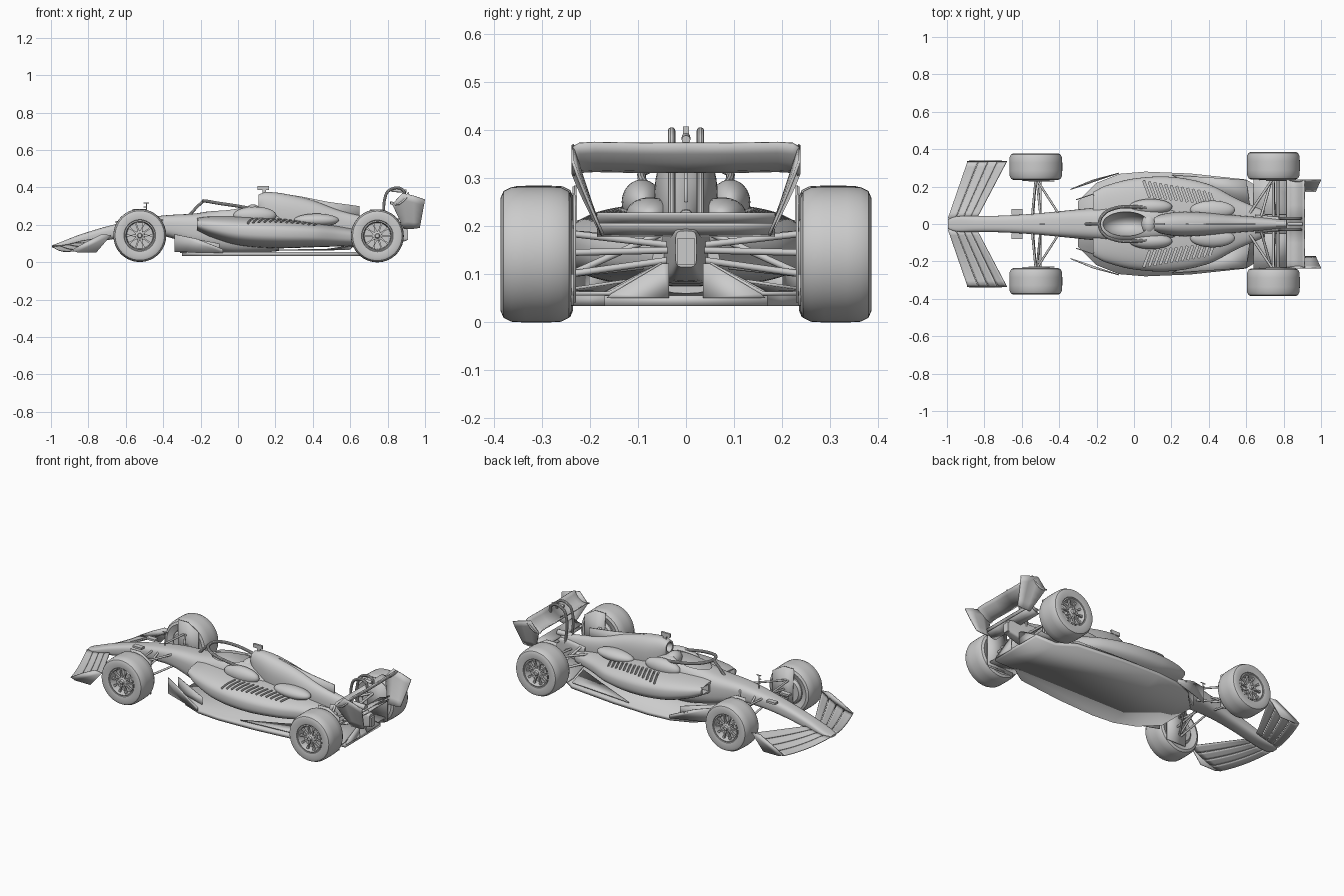
import bpy, bmesh, math
from mathutils import Vector, Matrix

if "Cube" in bpy.data.objects:
    bpy.data.objects.remove(bpy.data.objects["Cube"])


def finish(name, bm, mirror=False, thick=0.0):
    bmesh.ops.recalc_face_normals(bm, faces=bm.faces)
    me = bpy.data.meshes.new(name)
    bm.to_mesh(me)
    bm.free()
    ob = bpy.data.objects.new(name, me)
    bpy.context.collection.objects.link(ob)
    if thick:
        m = ob.modifiers.new("thickness", 'SOLIDIFY')
        m.thickness, m.offset = thick, 0
    if mirror:
        m = ob.modifiers.new("mirror", 'MIRROR')
        m.use_axis = (False, True, False)
    return ob


def resample(rows, steps):
    """Smooth (Hermite) interpolation of a table whose first column is x."""
    def slope(i, k):
        a, b = rows[max(i - 1, 0)], rows[min(i + 1, len(rows) - 1)]
        return (b[k] - a[k]) / (b[0] - a[0])
    out = []
    for i in range(len(rows) - 1):
        p, q = rows[i], rows[i + 1]
        d = q[0] - p[0]
        for s in range(steps):
            t = s / steps
            out.append([p[0] + d * t] + [
                (2*t**3 - 3*t**2 + 1) * p[k] + (t**3 - 2*t**2 + t) * d * slope(i, k)
                + (3*t**2 - 2*t**3) * q[k] + (t**3 - t**2) * d * slope(i + 1, k)
                for k in range(1, len(p))])
    return out + [list(rows[-1])]


def loft(name, rows, n=2.6, yc=0.0, seg=40, steps=6, mirror=False):
    """Superellipse sections along x: (x, z bottom, z top, half width)."""
    bm, rings = bmesh.new(), []
    for x, zb, zt, hw in resample(rows, steps):
        ring = []
        for i in range(seg):
            c, s = math.cos(math.tau * i / seg), math.sin(math.tau * i / seg)
            y = math.copysign(abs(c) ** (2 / n), c) * hw
            z = math.copysign(abs(s) ** (2 / n), s) * (zt - zb) / 2 + (zt + zb) / 2
            ring.append(bm.verts.new((x, yc + y, z)))
        rings.append(ring)
    for a, b in zip(rings, rings[1:]):
        for i in range(seg):
            bm.faces.new((a[i], a[(i + 1) % seg], b[(i + 1) % seg], b[i]))
    bm.faces.new(rings[0])
    bm.faces.new(rings[-1])
    return finish(name, bm, mirror)


def plate(name, pts, thick=0.006, mirror=False):
    bm = bmesh.new()
    bm.faces.new([bm.verts.new(p) for p in pts])
    return finish(name, bm, mirror, thick)


def sheet(name, rows, thick=0.005, mirror=False):
    """Grid surface from rows of points."""
    bm = bmesh.new()
    g = [[bm.verts.new(p) for p in r] for r in rows]
    for a, b in zip(g, g[1:]):
        for i in range(len(a) - 1):
            bm.faces.new((a[i], a[i + 1], b[i + 1], b[i]))
    return finish(name, bm, mirror, thick)


def ball(name, c, r, mirror=False):
    bm = bmesh.new()
    bmesh.ops.create_uvsphere(bm, u_segments=32, v_segments=16, radius=1,
                              matrix=Matrix.Translation(c) @ Matrix.Diagonal((*r, 1)))
    return finish(name, bm, mirror)


def box(name, c, s, mirror=False):
    bm = bmesh.new()
    bmesh.ops.create_cube(bm, size=1, matrix=Matrix.Translation(c) @ Matrix.Diagonal((*s, 1)))
    return finish(name, bm, mirror)


def rods(name, pairs, r=0.006, mirror=True):
    bm = bmesh.new()
    for a, b in pairs:
        a, b = Vector(a), Vector(b)
        m = Matrix.Translation((a + b) / 2) @ (b - a).to_track_quat('Z', 'Y').to_matrix().to_4x4()
        bmesh.ops.create_cone(bm, segments=12, radius1=r, radius2=r, depth=(b - a).length,
                              cap_ends=True, matrix=m)
    return finish(name, bm, mirror)


def tube(name, pts, r):
    cu = bpy.data.curves.new(name, 'CURVE')
    cu.dimensions, cu.bevel_depth, cu.bevel_resolution, cu.use_fill_caps = '3D', r, 3, True
    sp = cu.splines.new('BEZIER')
    sp.bezier_points.add(len(pts) - 1)
    for bp, p in zip(sp.bezier_points, pts):
        bp.co, bp.handle_left_type, bp.handle_right_type = p, 'AUTO', 'AUTO'
    ob = bpy.data.objects.new(name, cu)
    bpy.context.collection.objects.link(ob)
    bpy.context.view_layer.objects.active = ob
    ob.select_set(True)
    bpy.ops.object.convert(target='MESH')
    ob.select_set(False)


def cut(ob, cutter):
    m = ob.modifiers.new("cut", 'BOOLEAN')
    m.object, m.operation, m.solver = cutter, 'DIFFERENCE', 'EXACT'
    bpy.context.view_layer.objects.active = ob
    bpy.ops.object.modifier_apply(modifier=m.name)


def lathe(name, x, z, prof, closed, seg=56):
    """Revolve (radius, y) around a wheel axle, both sides of the car."""
    bm = bmesh.new()
    vs = [bm.verts.new((r, y, 0)) for r, y in prof]
    k = len(vs)
    es = [bm.edges.new((vs[i], vs[(i + 1) % k])) for i in range(k if closed else k - 1)]
    bmesh.ops.spin(bm, geom=vs + es, axis=(0, 1, 0), cent=(0, 0, 0), angle=math.tau, steps=seg)
    bmesh.ops.remove_doubles(bm, verts=bm.verts, dist=1e-5)
    ob = finish(name, bm, True)
    ob.location = (x, 0, z)


# bodywork
tub = loft("monocoque", [(-.995, .078, .09, .025), (-.95, .075, .107, .04), (-.85, .088, .146, .042),
                         (-.7, .118, .192, .045), (-.55, .14, .226, .054), (-.4, .14, .25, .068),
                         (-.22, .085, .262, .086), (-.05, .05, .292, .1), (.1, .05, .298, .1),
                         (.22, .06, .26, .08)], 3)
pods = loft("sidepods", [(-.22, .17, .238, .17), (-.15, .135, .246, .205), (0, .09, .246, .243),
                         (.2, .075, .236, .252), (.4, .08, .215, .212), (.55, .085, .19, .135),
                         (.7, .09, .165, .07)], 2.7, seg=64)
cover = loft("engine_cover", [(.11, .28, .362, .036), (.15, .2, .375, .052), (.25, .15, .366, .066),
                              (.4, .13, .33, .06), (.55, .12, .275, .046), (.7, .11, .24, .034),
                              (.83, .12, .22, .022)], 2.4)

# openings: cockpit, side intakes, top intake, cooling slots
cutters = [ball("cockpit_cutter", (-.045, 0, .3), (.125, .066, .125)),
           box("intake_cutter", (-.2, .127, .205), (.12, .058, .04), False),
           box("intake_cutter_right", (-.2, -.127, .205), (.12, .058, .04), False),
           ball("top_intake_cutter", (.1, 0, .325), (.06, .027, .028))]
bm = bmesh.new()
for s in (1, -1):
    for i in range(13):
        x, yo = .05 + .029 * i, .232 - .0042 * i
        m = (Matrix.Translation((x + .018, s * (yo - .045), .25)) @ Matrix.Rotation(s * .35, 4, 'Z')
             @ Matrix.Diagonal((.011, .095 - .002 * i, .1, 1)))
        bmesh.ops.create_cube(bm, size=1, matrix=m)
slots = finish("slot_cutter", bm)
slots.location.z = -.012
cutters.append(slots)
bpy.context.view_layer.update()
cut(tub, cutters[0])
for c in (cutters[0], cutters[1], cutters[2], slots):
    cut(pods, c)
cut(cover, cutters[3])
for c in cutters:
    bpy.data.objects.remove(c)

ball("cockpit_bulge", (.09, .092, .25), (.115, .042, .047), True)
ball("rear_bulge", (.42, .075, .225), (.12, .05, .035), True)
plate("shark_fin", [(.2, 0, .372), (.33, 0, .353), (.48, 0, .323), (.65, 0, .3), (.65, 0, .22), (.3, 0, .22)])
ball("headrest", (.08, 0, .27), (.04, .055, .04))
box("top_camera_stalk", (.14, 0, .38), (.02, .01, .03))
box("top_camera", (.135, 0, .397), (.06, .012, .022))
box("nose_camera", (-.625, .065, .215), (.06, .03, .012), True)
rods("nose_probe", [((-.49, 0, .23), (-.49, 0, .318)), ((-.505, 0, .316), (-.475, 0, .316)),
                    ((-.505, 0, .295), (-.49, 0, .295))], .003, False)

# cockpit guard
tube("halo_ring", [(.08, .085, .285), (.0, .092, .3), (-.1, .085, .315), (-.165, .05, .326), (-.185, 0, .328),
                   (-.165, -.05, .326), (-.1, -.085, .315), (.0, -.092, .3), (.08, -.085, .285)], .009)
tube("halo_pillar", [(-.26, 0, .252), (-.22, 0, .295), (-.185, 0, .328)], .008)

# floor and diffuser
half = [(-.3, .12), (-.2, .22), (-.08, .268), (.06, .28), (.3, .27), (.6, .238), (.66, .2), (.7, .17), (.84, .17)]
outline = half + [(x, -y) for x, y in reversed(half)]
plate("floor", [(x, y, .045) for x, y in outline], .022)
plate("floor_edge", [(.45, .15, .065), (.2, .262, .065), (.6, .236, .07), (.62, .1, .09)], .006, True)
plate("floor_fence", [(-.34, .185, .055), (-.08, .272, .05), (-.08, .272, .07), (-.22, .235, .125), (-.34, .185, .15)],
      .005, True)
plate("inner_fence", [(-.31, .13, .05), (-.1, .2, .05), (-.1, .2, .1), (-.31, .13, .14)], .005, True)
sheet("diffuser", [[(.64, .24, .06), (.64, .17, .06), (.64, .05, .1)],
                   [(.83, .235, .06), (.83, .16, .06), (.84, .05, .122)]], .008, True)
plate("diffuser_wall", [(.84, .165, .05), (.84, .155, .06), (.84, .05, .122), (.84, .035, .122), (.84, .035, .05)],
      .01, True)
plate("diffuser_side", [(.66, .237, .035), (.83, .237, .035), (.83, .237, .1), (.68, .237, .1)], .006, True)
loft("rear_crash_box", [(.65, .08, .2, .05), (.8, .09, .205, .036), (.9, .115, .19, .022)], 5)
box("rear_light", (.903, 0, .147), (.014, .036, .056))
rods("exhaust", [((.76, 0, .22), (.86, 0, .218))], .016, False)

# front wing: four elements swept back from the nose
def wing_point(u, y):
    t = (y - .03) / .305
    le = Vector((-.995 + .105 * t, y, .086 - .08 * t + .055 * t * t))
    te = Vector((-.84 + .16 * t, y, .112 + .03 * t))
    p = le.lerp(te, u)
    p.z = le.z + (te.z - le.z) * u ** 1.6
    return p


for k, (a, b) in enumerate([(0, .27), (.285, .52), (.535, .76), (.775, 1)]):
    sheet(f"front_wing_element_{k + 1}", [[wing_point(a + (b - a) * i / 4, .03 + .305 * j / 10)
          for j in range(11)] for i in range(5)], .005, True)
plate("front_wing_endplate", [(-.892, .335, .064), (-.86, .337, .053), (-.757, .337, .053), (-.678, .335, .145),
                              (-.73, .335, .15), (-.81, .335, .11)], .005, True)

# rear wing
prof = [(.815, .322), (.835, .314), (.862, .318), (.885, .335), (.9, .352), (.912, .372)]
span = [(0, 0), (.1, 0), (.19, .002), (.222, .0), (.235, -.008)]
sheet("rear_wing", [[(x, y, z + dz) for y, dz in span] for x, z in prof], .007, True)
for zs, ob_name in ((.2, "lower_beam_wing"), (.222, "upper_beam_wing")):
    sheet(ob_name, [[(.83 + .03 * i, y, zs - .02 + .009 * i * i / 1.5) for y in (0, .1, .185)]
                    for i in range(3)], .006, True)
edge = [((.825, .31), (.885, .18)), ((.88, .37), (.905, .18)), ((.94, .355), (.94, .18)), ((1.0, .335), (.972, .185))]
sheet("rear_wing_endplate", [[(t[0] + (b[0] - t[0]) * k, .236 - .062 * k ** 1.1, t[1] + (b[1] - t[1]) * k)
                              for k in (0, .2, .4, .6, .8, 1)] for t, b in edge], .006, True)
for s in (1, -1):
    tube("rear_wing_mount", [(.79, s * .03, .18), (.785, s * .03, .34), (.81, s * .03, .385),
                             (.88, s * .03, .388), (.892, s * .03, .345)], .008)
rods("wing_actuator", [((.82, 0, .385), (.9, 0, .38))], .009, False)

# wheels
for tag, x, z, y0, y1 in (("front", -.525, .143, .235, .378), ("rear", .745, .141, .238, .386)):
    lathe(tag + "_tyre", x, z, [(.085, y0 + .012), (.118, y0), (.132, y0 + .006), (.14, y0 + .022), (.1415, y0 + .05),
          (.1415, y1 - .05), (.14, y1 - .022), (.132, y1 - .006), (.118, y1), (.085, y1 - .006),
          (.08, y1 - .016), (.08, y0 + .03)], True)
    lathe(tag + "_rim", x, z, [(.082, y1 - .008), (.076, y1 - .006), (.072, y1 - .014), (.07, y1 - .05), (0, y1 - .052)], False)
    lathe(tag + "_hub", x, z, [(0, y1 - .004), (.01, y1 - .004), (.014, y1 - .014), (.024, y1 - .018), (.026, y1 - .05)], False, 24)
    lathe(tag + "_brake_drum", x, z, [(0, y0 - .004), (.07, y0 - .004), (.082, y0 + .008), (.082, y0 + .03)], False)
    bm = bmesh.new()
    for i in range(10):
        for lean in (-.14, .14):
            m = (Matrix.Rotation(math.tau * i / 10, 4, 'Y') @ Matrix.Translation((.047, y1 - .024, 0))
                 @ Matrix.Rotation(lean, 4, 'Y') @ Matrix.Diagonal((.056, .012, .006, 1)))
            bmesh.ops.create_cube(bm, size=1, matrix=m)
    finish(tag + "_spokes", bm, True).location = (x, 0, z)
    plate(tag + "_wheel_winglet", [(x + .1, y0 - .006, z - .1), (x + .1, y0 - .006, z + .1), (x + .03, y0 - .004, z + .142),
          (x - .04, y0 - .004, z + .142), (x - .03, y0 - .006, z - .1)], .005, True)

# suspension arms
rods("front_suspension", [((-.525, .245, .205), (-.545, .04, .205)), ((-.525, .245, .205), (-.4, .05, .225)),
     ((-.525, .245, .095), (-.54, .04, .15)), ((-.525, .245, .095), (-.4, .05, .155)),
     ((-.52, .24, .1), (-.5, .04, .215)), ((-.5, .24, .145), (-.5, .04, .18))])
rods("rear_suspension", [((.745, .245, .185), (.62, .06, .17)), ((.745, .245, .185), (.745, .03, .16)),
     ((.745, .245, .1), (.62, .06, .12)), ((.745, .245, .1), (.75, .03, .13)),
     ((.735, .24, .1), (.68, .04, .19)), ((.77, .24, .145), (.77, .03, .15))], .007)

bpy.ops.object.select_all(action='SELECT')
bpy.context.view_layer.objects.active = tub
bpy.ops.object.shade_smooth_by_angle(angle=math.radians(35))
